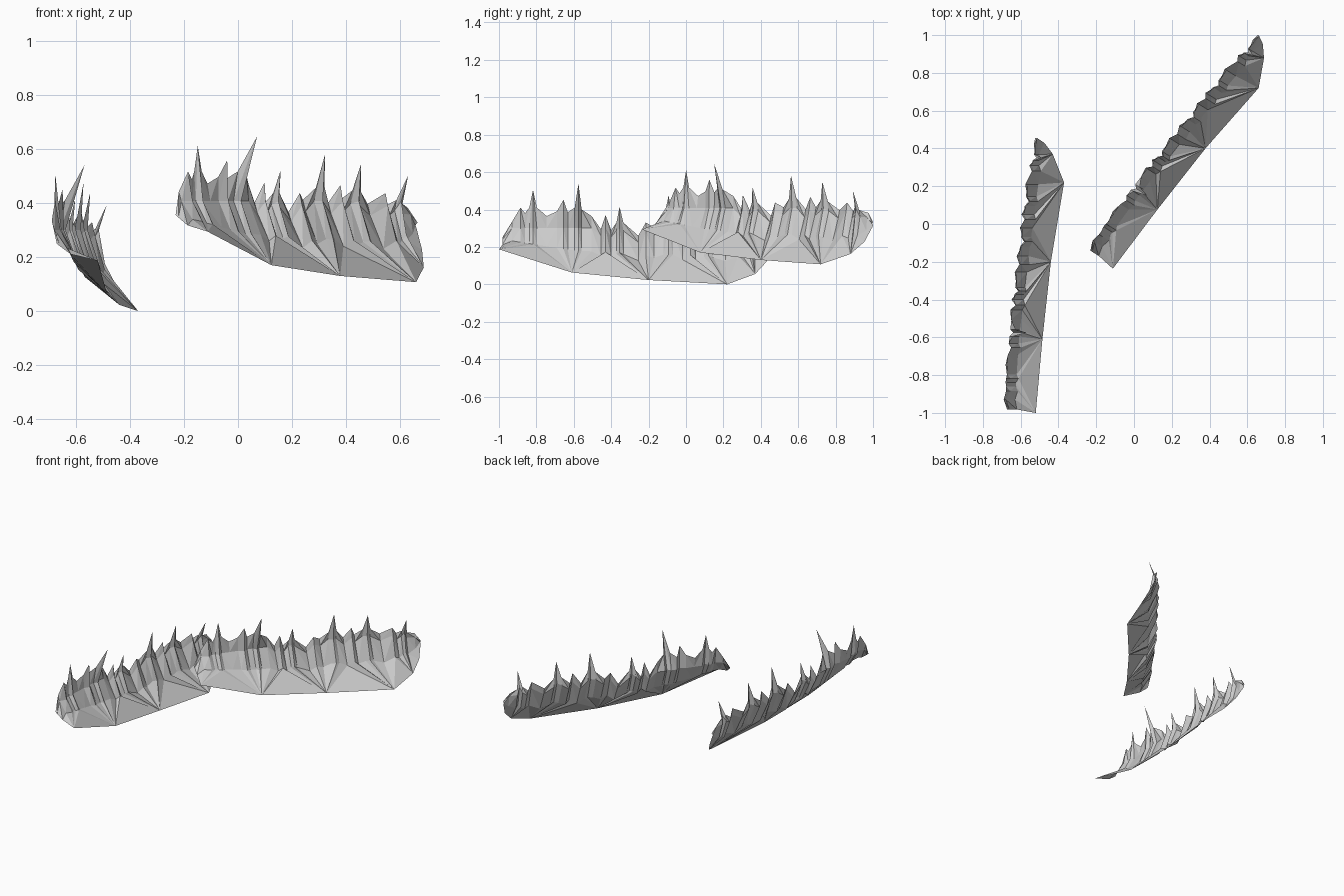
import bpy, bmesh, math
from mathutils import Matrix, Vector

if "Cube" in bpy.data.objects:
    bpy.data.objects.remove(bpy.data.objects["Cube"])

# lower rim of the strip (x, y, z)
RIM = [(-.52, -1, .187), (-.485, -.61, .063), (-.44, -.2, .023), (-.37, .22, 0),
       (-.43, .37, .055), (-.475, .43, .12), (-.515, .456, .2)]
# back line of the strip seen from above (y, x)
BACK = [(-1, -.665), (-.93, -.69), (-.6, -.672), (-.2, -.625), (.2, -.578), (.46, -.522)]
# jagged upper outline (y, z, forward lean of the tip)
TEETH = [(-.982, .25, 0), (-.93, .335, 0), (-.885, .41, .01), (-.86, .38, .01),
         (-.838, .41, .005), (-.818, .505, .007), (-.797, .41, .01), (-.745, .365, 0), (-.69, .39, .01),
         (-.655, .452, .025), (-.632, .385, .01), (-.595, .41, .03), (-.575, .54, .1),
         (-.558, .40, .04), (-.505, .365, .01), (-.455, .295, 0), (-.43, .37, .025),
         (-.40, .29, 0), (-.372, .33, .02), (-.355, .415, .04), (-.335, .33, .02), (-.255, .26, 0),
         (-.215, .33, .02), (-.17, .305, 0), (-.12, .35, .02), (-.093, .475, .04),
         (-.07, .355, .02), (-.02, .295, 0), (.025, .36, .02), (.05, .305, 0), (.095, .34, .02),
         (.12, .44, .04), (.145, .335, .02), (.21, .29, 0), (.28, .33, .02),
         (.31, .285, 0), (.337, .305, .02), (.35, .395, .06), (.368, .29, .02),
         (.42, .275, 0), (.456, .225, 0)]


def back_x(y):
    for (y0, x0), (y1, x1) in zip(BACK, BACK[1:]):
        if y <= y1:
            return x0 + (x1 - x0) * (y - y0) / (y1 - y0)
    return BACK[-1][1]


def rim_at(y):
    for a, b in zip(RIM, RIM[1:]):
        if y <= b[1]:
            return Vector(a).lerp(Vector(b), (y - a[1]) / (b[1] - a[1]))
    return Vector(RIM[-1])


# pleated sheet: folds fan from the rim corners up into the teeth
bm = bmesh.new()
knots = [bm.verts.new(p) for p in RIM]
columns = []
for i, (y, z, lean) in enumerate(TEETH):
    low = rim_at(y)
    knot = min(knots, key=lambda k: abs(k.co.y - y))
    left, right = TEETH[max(i - 1, 0)], TEETH[min(i + 1, len(TEETH) - 1)]
    fold = .018 if z > left[1] and z > right[1] else 0
    bx = back_x(y)
    body = min(low.z + .85 * (z - low.z), .3)
    belly = bm.verts.new((low.x + (bx - low.x) * .66 + fold * .6, y, low.z + (body - low.z) * .5))
    base = bm.verts.new((bx + .012 + fold, y, body))
    tip = bm.verts.new((bx + lean, y, z))
    columns.append([knot, belly, base, tip])

for a, b in zip(columns, columns[1:]):
    # bridge every rim corner between two columns
    k0, k1 = knots.index(a[0]), knots.index(b[0])
    for k in range(k0, k1):
        bm.faces.new((knots[k], knots[k + 1], a[1]))
    bm.faces.new((b[0], b[1], a[1]))
    for r in (1, 2):
        if a[3].co.z > b[3].co.z:
            bm.faces.new((a[r], b[r], a[r + 1]))
            bm.faces.new((b[r], b[r + 1], a[r + 1]))
        else:
            bm.faces.new((a[r], b[r], b[r + 1]))
            bm.faces.new((a[r], b[r + 1], a[r + 1]))

mesh = bpy.data.meshes.new("jagged_strip")
bm.to_mesh(mesh)
bm.free()

# two copies, the second turned and raised
left = bpy.data.objects.new("left_jagged_strip", mesh)
right = bpy.data.objects.new("right_jagged_strip", mesh.copy())
right.matrix_world = (Matrix.Translation((.66, .72, .107))
                      @ Matrix.Rotation(math.radians(-31.9), 4, 'Z')
                      @ Matrix.Translation((.37, -.22, 0)))
for ob in (left, right):
    bpy.context.collection.objects.link(ob)
